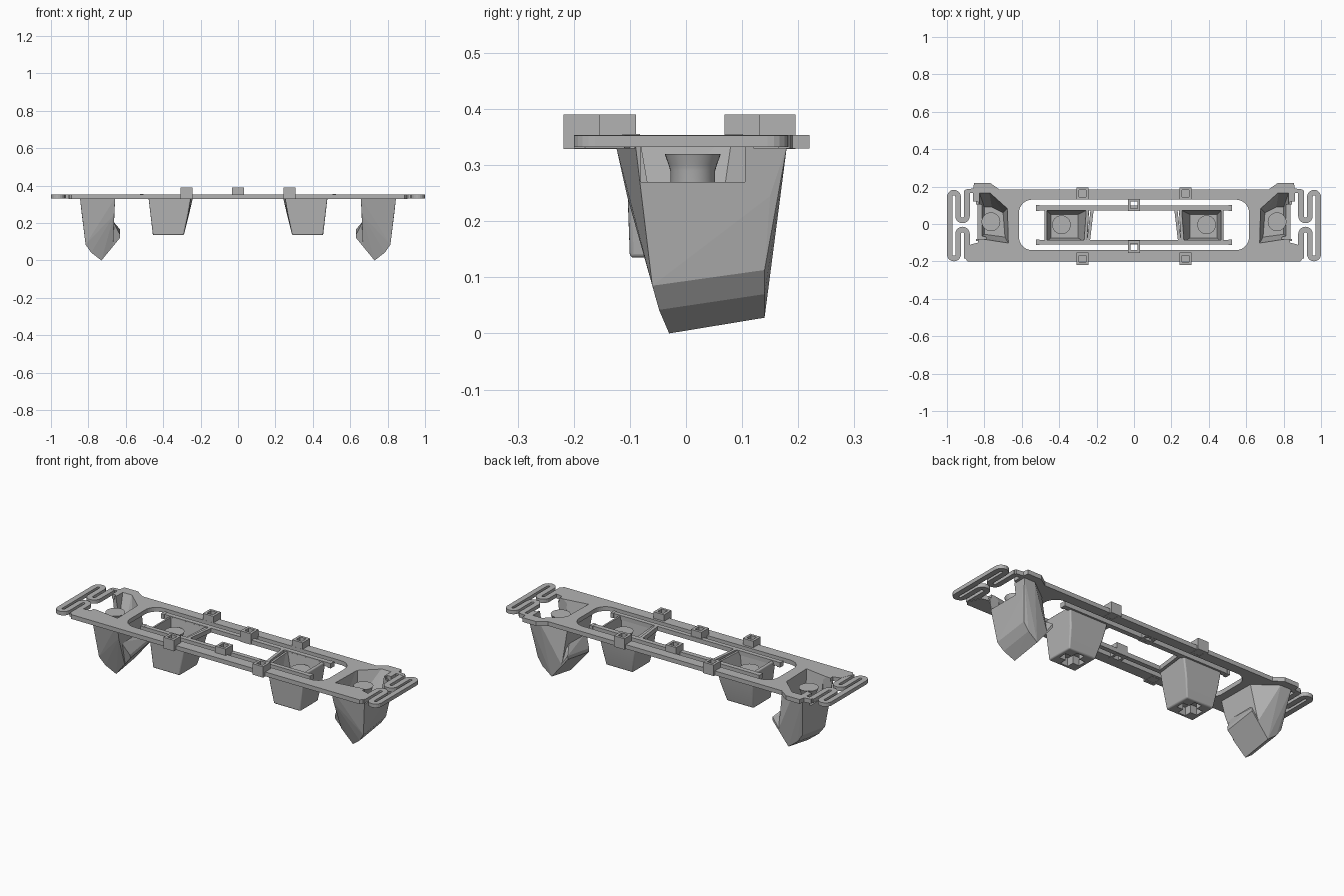
import bpy, bmesh, math
from mathutils import Matrix, Vector

if "Cube" in bpy.data.objects:
    bpy.data.objects.remove(bpy.data.objects["Cube"])

grey = bpy.data.materials.new("plain grey")
grey.diffuse_color = (0.45, 0.45, 0.45, 1)
grey.use_nodes = True
grey.node_tree.nodes["Principled BSDF"].inputs["Base Color"].default_value = grey.diffuse_color


def finish(name, bm, mirror=False, cutter=False, cuts=(), bevel=0):
    bmesh.ops.recalc_face_normals(bm, faces=bm.faces)
    me = bpy.data.meshes.new(name)
    bm.to_mesh(me)
    bm.free()
    me.materials.append(grey)
    ob = bpy.data.objects.new(name, me)
    bpy.context.collection.objects.link(ob)
    if bevel:
        m = ob.modifiers.new("bevel", 'BEVEL')
        m.width, m.segments = bevel, 3
    for c in cuts:
        m = ob.modifiers.new("cut", 'BOOLEAN')
        m.operation, m.solver, m.object = 'DIFFERENCE', 'EXACT', c
    if mirror:
        ob.modifiers.new("mirror", 'MIRROR')
    if cutter:
        ob.hide_render = True
        ob.hide_set(True)
    return ob


def prism_bm(pts, z0, z1):
    bm = bmesh.new()
    f = bm.faces.new([bm.verts.new((x, y, z0)) for x, y in pts])
    r = bmesh.ops.extrude_face_region(bm, geom=[f])
    for v in r["geom"]:
        if isinstance(v, bmesh.types.BMVert):
            v.co.z = z1
    return bm


def prism(name, pts, z0, z1, **kw):
    return finish(name, prism_bm(pts, z0, z1), **kw)


def rect(x0, x1, y0, y1):
    return [(x0, y0), (x1, y0), (x1, y1), (x0, y1)]


def hull(name, pts, **kw):
    bm = bmesh.new()
    for p in pts:
        bm.verts.new(p)
    bmesh.ops.convex_hull(bm, input=bm.verts)
    bmesh.ops.dissolve_limit(bm, angle_limit=0.02, verts=bm.verts, edges=bm.edges)
    return finish(name, bm, **kw)


def arc(cx, cy, r, a0, a1, n=10):
    return [(cx + r * math.cos(math.radians(a0 + (a1 - a0) * i / n)),
             cy + r * math.sin(math.radians(a0 + (a1 - a0) * i / n))) for i in range(n + 1)]


def at(z, pts):
    return [(x, y, z) for x, y in pts]


def cross_cutter(name, half, w, depth, matrix):
    q = []
    for k in range(4):
        c, s = [(1, 0), (0, 1), (-1, 0), (0, -1)][k]
        for x, y in ((half, -w), (half, w), (w, w)):
            q.append((x * c - y * s, x * s + y * c))
    bm = prism_bm(q, -depth, depth)
    bm.transform(matrix)
    return finish(name, bm, cutter=True)


Z0, Z1 = 0.33, 0.354

# Cutters: outer pockets, side windows, centre opening
outer_pocket = hull("outer_pocket_cutter",
    at(0.37, [(.83, .175), (.775, .175), (.675, .085), (.67, -.105), (.83, -.08)]) +
    at(0.20, [(.80, .09), (.76, .09), (.70, .06), (.69, -.07), (.80, -.055)]),
    mirror=True, cutter=True)
side_window = prism("side_window_cutter", rect(.79, .875, -.08, .105), .27, .40,
                    mirror=True, cutter=True)
r = 0.07
opening = (arc(.615 - r, .13 - r, r, 0, 90) + arc(-.615 + r, .13 - r, r, 90, 180) +
           arc(-.615 + r, -.14 + r, r, 180, 270) + arc(.615 - r, -.14 + r, r, 270, 360))
centre_opening = prism("centre_opening_cutter", opening, .3, .4, cutter=True)

# Base plate with corner tabs
half = [(.89, -.2), (.905, -.18), (.875, -.11), (.835, -.10), (.835, .12), (.86, .12), (.86, .165),
        (.905, .165), (.90, .185), (.86, .19), (.855, .22), (.77, .22), (.72, .185)]
prism("base_plate", half + [(-x, y) for x, y in reversed(half)], Z0, Z1,
      cuts=[centre_opening, outer_pocket, side_window])

# Serpentine end springs
b = 0.0225
path = ([(.893, .178)] + arc(.9165, .0425, .0235, 180, 360) + arc(.9625, .145, b, 180, 0) +
        arc(.9625, -.162, b, 0, -180) + arc(.9165, -.053, .0235, 0, 180) + [(.893, -.185)])
left, right = [], []
for i, p in enumerate(path):
    a, c = Vector(path[max(i - 1, 0)]), Vector(path[min(i + 1, len(path) - 1)])
    d = (c - a).normalized() * 0.015
    left.append((p[0] - d.y, p[1] + d.x))
    right.append((p[0] + d.y, p[1] - d.x))
prism("end_spring", left + right[::-1], Z0 + .002, Z1 - .001, mirror=True)

# Outer pods: tapered body plus slanted snout
ang = math.atan2(.125, -.10)
face_n = Vector((-.125, 0, -.10)).normalized()
u = Vector((-.10, 0.0, .125)).normalized()
v = face_n.cross(u)
rot = Matrix((u, v, face_n)).transposed().to_4x4()
slant_cross = cross_cutter("slanted_cross_cutter", .055, .019, .05,
                           Matrix.Translation((.678, .052, .077)) @ rot)


def ridge(x, z, y0):
    # front and back points of a ridge that rises towards the back
    return [(x, y0, z), (x, .14, z + .028)]


hull("outer_pod",
     at(Z0 + .005, [(.845, .18), (.78, .18), (.66, .09), (.657, -.125), (.845, -.09)]) +
     at(.245, [(.835, .15), (.78, .15), (.662, .08), (.662, -.105), (.835, -.08)]) +
     ridge(.815, .085, -.06) + ridge(.785, .042, -.048) + ridge(.73, 0, -.03) +
     ridge(.668, .078, -.045),
     mirror=True, cuts=[outer_pocket, side_window, slant_cross])
hull("outer_pod_snout",
     ridge(.73, 0, -.03) + ridge(.63, .122, -.045) + ridge(.632, .14, -.05) +
     at(.21, [(.668, -.075), (.668, .075), (.71, -.06), (.71, .06)]),
     mirror=True, cuts=[outer_pocket, slant_cross])

# Inner pods: rounded cups
inner_pocket = hull("inner_pocket_cutter",
    at(.37, [(.262, -.095), (.468, -.095), (.468, .075), (.25, .075)]) +
    at(.20, [(.30, -.075), (.445, -.075), (.445, .05), (.30, .05)]),
    cutter=True)
flat_cross = cross_cutter("flat_cross_cutter", .062, .023, .045,
                          Matrix.Translation((.372, -.022, .135)))
inner_pod = hull("inner_pod",
    at(.348, [(.25, -.107), (.48, -.107), (.48, .09), (.238, .09)]) +
    at(.245, [(.267, -.104), (.467, -.104), (.467, .08), (.262, .08)]) +
    at(.135, [(.29, -.10), (.455, -.10), (.455, .055), (.29, .055)]),
    mirror=True, bevel=.016, cuts=[inner_pocket, flat_cross])

# Inner frame: two rails, end blocks and slanted crossbars
for y0, y1 in ((.072, .099), (-.110, -.085)):
    prism("inner_rail", rect(-.515, .515, y0, y1), Z0, Z1)
    prism("rail_end", rect(.505, .523, y0 - .003, y1 + .003), Z0 - .002, Z1 + .001, mirror=True)
prism("slanted_crossbar", [(.235, -.09), (.252, -.09), (.232, .08), (.215, .08)], Z0, Z1, mirror=True)


# Flared posts inside the pods
def post(name, cx, cy):
    bm = bmesh.new()
    n, prof = 32, [(.04, .19), (.04, .29), (.043, .30), (.05, .32)]
    rings = [[bm.verts.new((cx + q * math.cos(2 * math.pi * i / n),
                            cy + q * math.sin(2 * math.pi * i / n), z)) for i in range(n)]
             for q, z in prof]
    for lo, hi in zip(rings, rings[1:]):
        for i in range(n):
            bm.faces.new((lo[i], lo[(i + 1) % n], hi[(i + 1) % n], hi[i]))
    bm.faces.new(rings[0])
    bm.faces.new(rings[-1])
    return finish(name, bm, mirror=True)


posts = [post("outer_post", .765, .012), post("inner_post", .388, -.004)]

# Square clip sockets standing on the plate and rails
for cx, cy in ((.275, .163), (-.275, .163), (.275, -.186), (-.275, -.186), (0, .101), (0, -.122)):
    h, k = .0325, .018
    hole = prism("clip_hole_cutter", rect(cx - k, cx + k, cy - k, cy + k), .3, .42, cutter=True)
    prism("clip_socket", rect(cx - h, cx + h, cy - h, cy + h), Z0 - .001, .39, cuts=[hole])

# Smooth shading on the rounded parts
bpy.ops.object.select_all(action='DESELECT')
for ob in [inner_pod] + posts:
    ob.select_set(True)
bpy.context.view_layer.objects.active = inner_pod
bpy.ops.object.shade_smooth_by_angle(angle=math.radians(35))
